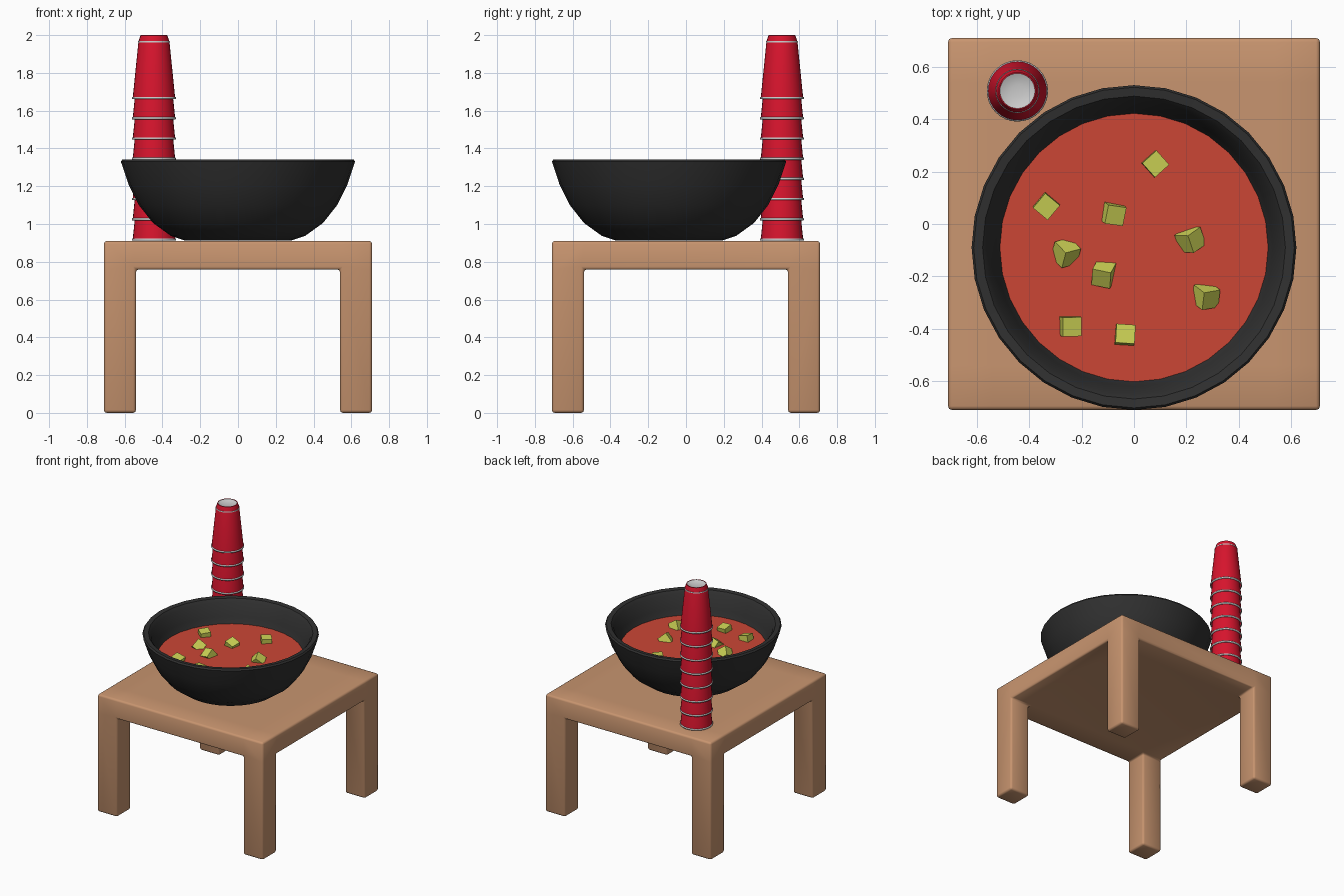
import bpy, bmesh
from math import sin, cos, pi, radians
from mathutils import Matrix, Euler, Vector

if "Cube" in bpy.data.objects:
    bpy.data.objects.remove(bpy.data.objects["Cube"])


def material(name, rgb):
    m = bpy.data.materials.new(name)
    m.diffuse_color = (*rgb, 1)
    m.use_nodes = True
    m.node_tree.nodes["Principled BSDF"].inputs["Base Color"].default_value = m.diffuse_color
    return m


WOOD = material("wood", (0.58, 0.30, 0.16))
BLACK = material("black", (0.03, 0.03, 0.03))
PUNCH = material("punch", (0.60, 0.062, 0.036))
FRUIT = material("fruit", (0.60, 0.64, 0.09))
RED = material("red", (0.68, 0.007, 0.026))


def finish(bm, name, mat=None, smooth=40):
    bmesh.ops.remove_doubles(bm, verts=bm.verts, dist=1e-5)
    me = bpy.data.meshes.new(name)
    bm.to_mesh(me)
    bm.free()
    ob = bpy.data.objects.new(name, me)
    bpy.context.collection.objects.link(ob)
    if mat:
        me.materials.append(mat)
    if smooth:
        bpy.ops.object.select_all(action='DESELECT')
        ob.select_set(True)
        bpy.context.view_layer.objects.active = ob
        bpy.ops.object.shade_smooth_by_angle(angle=radians(smooth))
    return ob


def lathe(name, profile, centre, mat=None, sides=32, closed=False, smooth=40):
    """Revolve (radius, z) points, listed from the bottom up the outside."""
    bm = bmesh.new()
    rings = []
    for r, z in profile:
        if r == 0:
            rings.append([bm.verts.new((*centre, z))] * sides)
        else:
            rings.append([bm.verts.new((centre[0] + r * sin(2 * pi * i / sides),
                                        centre[1] - r * cos(2 * pi * i / sides), z))
                          for i in range(sides)])
    pairs = list(zip(rings, rings[1:]))
    if closed:
        pairs.append((rings[-1], rings[0]))
    for a, b in pairs:
        for i in range(sides):
            j = (i + 1) % sides
            quad = list(dict.fromkeys((a[i], a[j], b[j], b[i])))
            bm.faces.new(quad)
    return finish(bm, name, mat, smooth)


# Table: slab and four legs as one block mesh with rounded edges
X = (-0.71, -0.54, 0.54, 0.71)
Z = (0, 0.76, 0.91)
cells = {(i, j, 1) for i in range(3) for j in range(3)}
cells |= {(i, j, 0) for i in (0, 2) for j in (0, 2)}
bm = bmesh.new()
for c in cells:
    for axis in range(3):
        for side in (0, 1):
            n = list(c)
            n[axis] += 2 * side - 1
            if tuple(n) in cells:
                continue
            u, v = (axis + 1) % 3, (axis + 2) % 3
            corners = []
            for du, dv in ((0, 0), (1, 0), (1, 1), (0, 1)):
                k = list(c)
                k[axis] += side
                k[u] += du
                k[v] += dv
                corners.append(bm.verts.new((X[k[0]], X[k[1]], Z[k[2]])))
            bm.faces.new(corners if side else corners[::-1])
bmesh.ops.remove_doubles(bm, verts=bm.verts, dist=1e-4)
bm.normal_update()
edges = [e for e in bm.edges if e.calc_face_angle(0) > 0.5]
bmesh.ops.bevel(bm, geom=edges, offset=0.015, segments=2, profile=0.5,
                affect='EDGES', clamp_overlap=True)
finish(bm, "table", WOOD, 50)

# Bowl with its drink
BOWL = (0, -0.09)
lathe("bowl", [(0, 0.912), (0.28, 0.912), (0.355, 0.937), (0.45, 1.005),
               (0.525, 1.1), (0.58, 1.21), (0.62, 1.33), (0.612, 1.342),
               (0.578, 1.338), (0.56, 1.315), (0.53, 1.22), (0.505, 1.15),
               (0.42, 1.03), (0.28, 0.95), (0, 0.95)], BOWL, BLACK)
SURFACE = 1.17
lathe("punch_surface", [(0.514, SURFACE), (0, SURFACE)], BOWL, PUNCH)

# Floating fruit cubes: x, y, then tilt and turn in degrees
chunks = [(0.08, 0.23, 4, 3, 42), (-0.335, 0.07, 5, -4, 50),
          (-0.08, 0.04, 10, 18, -8), (0.215, -0.06, 25, 38, 35),
          (-0.26, -0.11, 45, 35, 15), (-0.115, -0.19, 35, -12, -12),
          (0.275, -0.275, 30, 32, 10), (-0.245, -0.39, 5, 14, 2),
          (-0.035, -0.425, -10, 4, -4)]
for n, (x, y, rx, ry, rz) in enumerate(chunks):
    bm = bmesh.new()
    rot = Euler([radians(a) for a in (rx, ry, rz)]).to_matrix().to_4x4()
    bmesh.ops.create_cube(bm, size=0.073,
                          matrix=Matrix.Translation(Vector((x, y, SURFACE))) @ rot)
    finish(bm, f"fruit_chunk_{n + 1}", FRUIT, 0)

# Stack of eight upturned cups, each with pale lip, base ring and base disc
STACK = (-0.445, 0.508)
for n in range(8):
    z = 0.912 + n * 0.107
    lathe(f"cup_{n + 1}", [(0.113, z), (0.082, z + 0.305), (0.071, z + 0.338),
                           (0.067, z + 0.339), (0.066, z + 0.325)], STACK, RED)
    lathe(f"cup_lip_{n + 1}", [(0.108, z), (0.115, z), (0.117, z + 0.006),
                               (0.115, z + 0.012), (0.108, z + 0.012)],
          STACK, closed=True, smooth=80)
top = 0.912 + 7 * 0.107
lathe("cup_base_ring", [(0.079, top + 0.300), (0.0845, top + 0.300),
                        (0.0835, top + 0.307), (0.079, top + 0.307)],
      STACK, closed=True)
lathe("cup_base_disc", [(0.068, top + 0.337), (0.05, top + 0.329),
                        (0.025, top + 0.325), (0, top + 0.324)], STACK)
